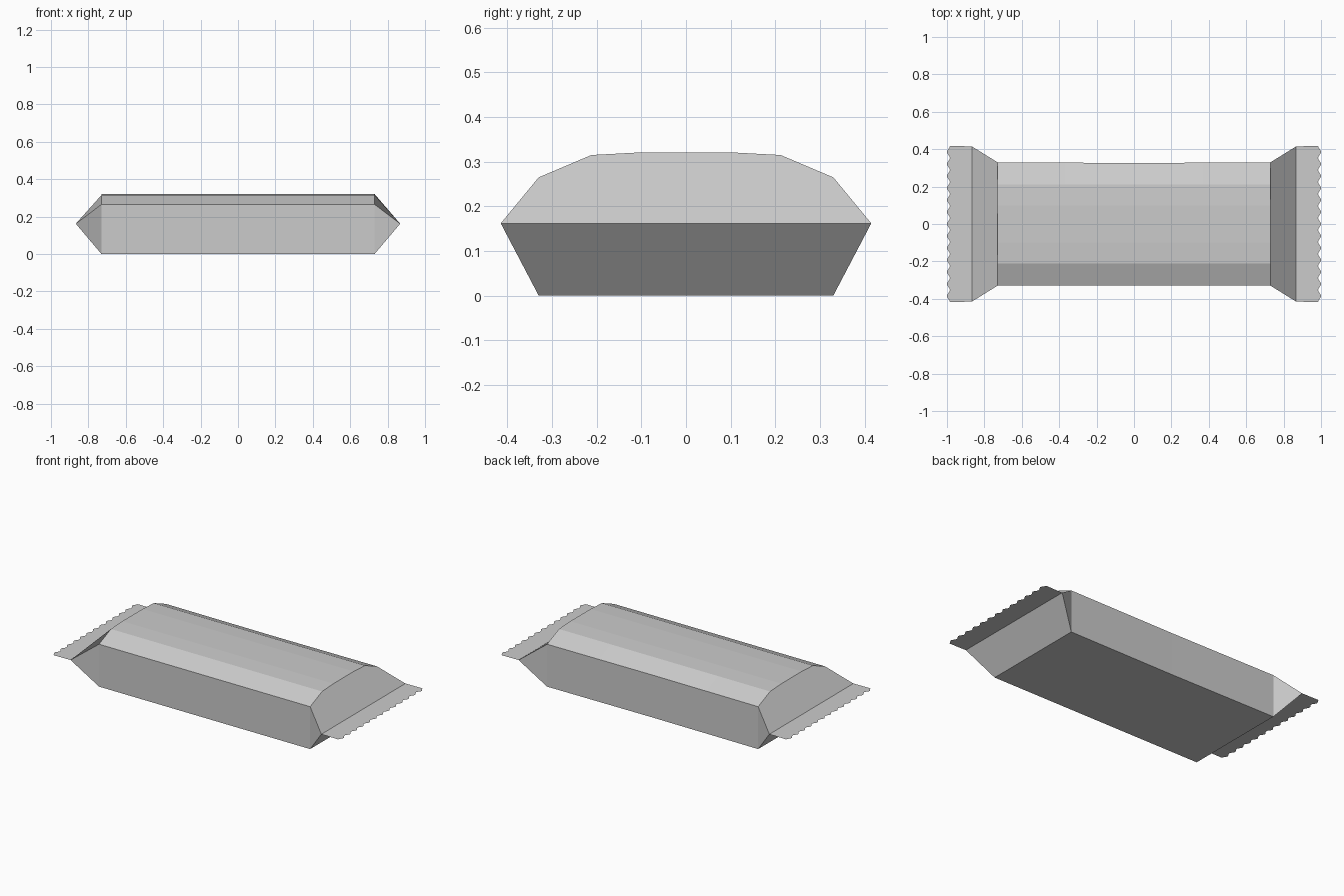
import bpy, bmesh, math

cube = bpy.data.objects.get("Cube")
if cube:
    bpy.data.objects.remove(cube, do_unlink=True)

foil = bpy.data.materials.new("plain_grey_wrapper")
foil.use_nodes = True
GREY = (0.6, 0.6, 0.6, 1)
foil.diffuse_color = GREY
foil.node_tree.nodes["Principled BSDF"].inputs["Base Color"].default_value = GREY

BODY_X, TIP_X, END_X = 0.73, 0.867, 1.0
TIP_Y, SEAM_Z = 0.415, 0.162


def finish(name, bm):
    bm.normal_update()
    mesh = bpy.data.meshes.new(name)
    bm.to_mesh(mesh)
    bm.free()
    mesh.materials.append(foil)
    obj = bpy.data.objects.new(name, mesh)
    bpy.context.collection.objects.link(obj)
    return obj


# Wrapper body: domed cross-section swept along x, slightly waisted at the back
half = [(0.33, 0), (0.33, 0.265), (0.212, 0.315), (0.1, 0.321)]
profile = half + [(-y, z) for y, z in reversed(half)]
bm = bmesh.new()
rings = []
for x in (-BODY_X, -0.37, 0, 0.37, BODY_X):
    waist = 0.004 * (1 - abs(x) / BODY_X)
    rings.append([bm.verts.new((x, y - (waist if y > 0.3 else 0), z)) for y, z in profile])
n = len(profile)
for a, b in zip(rings, rings[1:]):
    for i in range(n):
        j = (i + 1) % n
        bm.faces.new((a[i], a[j], b[j], b[i]))

# Tapered ends pinched to a flat seam
for side, ring in ((-1, rings[0]), (1, rings[-1])):
    back = bm.verts.new((side * TIP_X, TIP_Y, SEAM_Z))
    front = bm.verts.new((side * TIP_X, -TIP_Y, SEAM_Z))
    bm.faces.new([back] + ring[1:-1] + [front])
    bm.faces.new((back, front, ring[-1], ring[0]))
    bm.faces.new((back, ring[0], ring[1]))
    bm.faces.new((front, ring[-2], ring[-1]))
bmesh.ops.recalc_face_normals(bm, faces=bm.faces)
finish("wrapper_body", bm)

# Crimped end flaps: thin sheets with a scalloped outer edge
TEETH, STEPS = 13, 6
for side, name in ((1, "left_crimped_flap"), (-1, "right_crimped_flap")):
    bm = bmesh.new()
    count = TEETH * STEPS
    pairs = []
    for i in range(count + 1):
        t = i / count
        wave = 0.5 + 0.5 * math.cos(2 * math.pi * TEETH * t)
        inner = bm.verts.new((side * TIP_X, TIP_Y * (2 * t - 1), SEAM_Z))
        outer = bm.verts.new((side * (END_X - 0.016 * wave), (TIP_Y + 0.002) * (2 * t - 1), SEAM_Z))
        pairs.append((inner, outer))
    for (a, b), (c, d) in zip(pairs, pairs[1:]):
        bm.faces.new((a, b, d, c) if side > 0 else (a, c, d, b))
    finish(name, bm)
